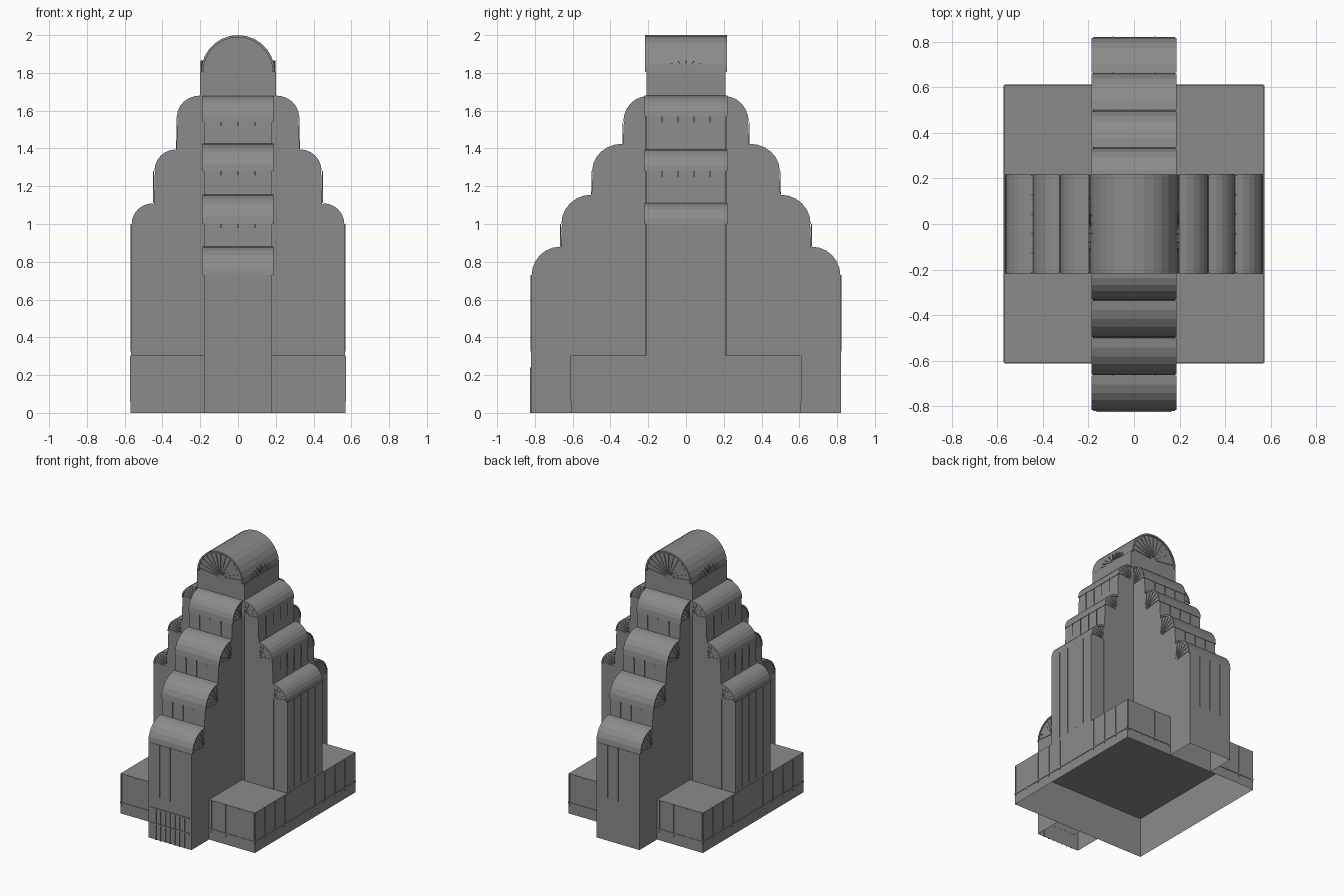
import bpy, bmesh
from math import sin, cos, pi

cube = bpy.data.objects.get("Cube")
if cube:
    bpy.data.objects.remove(cube)

# One stone grey for the whole tower
stone = bpy.data.materials.new("stone_grey")
stone.use_nodes = True
grey = (0.26, 0.26, 0.26, 1)
stone.diffuse_color = grey
stone.node_tree.nodes["Principled BSDF"].inputs["Base Color"].default_value = grey

PODIUM_X, PODIUM_Y, PODIUM_Z = 0.568, 0.608, 0.305
LIP = 0.006


def place(axis, u, v, z):
    """u runs along the wing axis, v across it."""
    return (u, v, z) if axis == "x" else (v, u, z)


def finish(name, bm):
    bmesh.ops.recalc_face_normals(bm, faces=bm.faces)
    mesh = bpy.data.meshes.new(name)
    bm.to_mesh(mesh)
    bm.free()
    mesh.materials.append(stone)
    obj = bpy.data.objects.new(name, mesh)
    bpy.context.collection.objects.link(obj)
    return obj


def prism(bm, pts, axis, v0, v1):
    """Extrude a (u, z) outline across the wing from v0 to v1."""
    a = [bm.verts.new(place(axis, u, v0, z)) for u, z in pts]
    b = [bm.verts.new(place(axis, u, v1, z)) for u, z in pts]
    bm.faces.new(a)
    bm.faces.new(b)
    n = len(pts)
    for i in range(n):
        j = (i + 1) % n
        bm.faces.new((a[i], a[j], b[j], b[i]))


def open_bottom(bm):
    bmesh.ops.recalc_face_normals(bm, faces=bm.faces)
    down = [f for f in bm.faces if f.normal.z < -0.9]
    bmesh.ops.delete(bm, geom=down, context="FACES")


def arc(cu, cz, ru, rz, a0, a1, steps):
    return [(cu + ru * cos(a0 + (a1 - a0) * i / steps),
             cz + rz * sin(a0 + (a1 - a0) * i / steps)) for i in range(steps + 1)]


def bar(bm, axis, u, v, z):
    """Box between two limits in each direction."""
    prism(bm, [(u[0], z[0]), (u[1], z[0]), (u[1], z[1]), (u[0], z[1])], axis, *v)


def fan(bm, axis, cu, cz, ru, rz, a0, a1, count, v0, v1):
    """Sunburst of thin spokes on an end wall."""
    w = 0.0025
    for i in range(count):
        a = a0 + (a1 - a0) * (i + 0.5) / count
        c, s = cos(a), sin(a)
        p, q = (cu + c * ru * 0.12, cz + s * rz * 0.12), (cu + c * ru * 0.95, cz + s * rz * 0.95)
        prism(bm, [(p[0] + s * w, p[1] - c * w), (q[0] + s * w, q[1] - c * w),
                   (q[0] - s * w, q[1] + c * w), (p[0] - s * w, p[1] + c * w)], axis, v0, v1)


def wing(name, axis, half, tiers, base, ribs):
    """Stepped slab; each tier is (outer wall, arc start, roof height, next wall)."""
    side, roofs, fans, mullions = [], bmesh.new(), bmesh.new(), bmesh.new()
    floor = PODIUM_Z + 0.02
    for outer, spring, top, inner in tiers:
        ru, rz = outer - inner - LIP, top - spring
        side += [(outer, floor if not side else side[-1][1])]
        side += arc(inner, spring, ru, rz - LIP, 0, pi / 2, 6)
        for s in (1, -1):
            # Rounded roof cap, slightly wider than the walls
            outer_arc = arc(inner, spring, ru + LIP / 2, rz, 0, pi / 2, 6)
            inner_arc = arc(inner, spring, ru - LIP, rz - 2 * LIP, 0, pi / 2, 6)
            cap = outer_arc + inner_arc[::-1]
            prism(roofs, [(s * u, z) for u, z in cap], axis, -half - LIP, half + LIP)
            # Sunbursts on both end walls
            for e in (1, -1):
                a0, a1 = (0, pi / 2) if s > 0 else (pi / 2, pi)
                fan(fans, axis, s * inner, spring, ru, rz, a0, a1, 6, e * half, e * (half + 0.004))
                # Pilaster line running down from each step
                if axis == "x":
                    bar(mullions, axis, (s * inner - 0.003, s * inner + 0.003),
                        (e * half, e * (half + 0.003)), (PODIUM_Z, spring))
            # Mullions on the outer wall
            for i in range(ribs):
                v = half * (2 * (i + 1) / (ribs + 1) - 1)
                bar(mullions, axis, (s * outer, s * (outer + 0.003)),
                    (v - 0.003, v + 0.003), (floor, spring))
        floor = top
    # Assemble the mirrored outline, with legs outside the podium if needed
    outline = [(side[0][0], base)] + side[1:] if base else [(side[0][0], 0)] + side[1:]
    outline.insert(1, (side[0][0], tiers[0][1]))
    if not base:
        outline = [(PODIUM_Y, PODIUM_Z), (PODIUM_Y, 0)] + outline
    body = bmesh.new()
    prism(body, outline + [(-u, z) for u, z in reversed(outline)], axis, -half, half)
    open_bottom(body)
    hidden = [f for f in body.faces
              if all(abs(abs(v.co.y) - PODIUM_Y) < 1e-4 and v.co.z < PODIUM_Z + 0.01 for v in f.verts)]
    bmesh.ops.delete(body, geom=hidden, context="FACES")
    finish(name + "_walls", body)
    finish(name + "_rounded_roofs", roofs)
    finish(name + "_sunbursts", fans)
    finish(name + "_mullions", mullions)


# Stepped wings, front to back and side to side
wing("long_wing", "y", 0.181,
     [(0.82, 0.73, 0.88, 0.665), (0.663, 1.0, 1.155, 0.502),
      (0.5, 1.28, 1.425, 0.337), (0.335, 1.54, 1.677, 0.205)], 0, 3)
wing("cross_wing", "x", 0.213,
     [(0.566, 1.0, 1.11, 0.45), (0.446, 1.28, 1.395, 0.33),
      (0.326, 1.57, 1.68, 0.2)], PODIUM_Z, 4)

# Podium, open underneath
podium = bmesh.new()
bar(podium, "x", (-PODIUM_X, PODIUM_X), (-PODIUM_Y, PODIUM_Y), (0, PODIUM_Z))
open_bottom(podium)
finish("podium", podium)

# Podium mullions and string course
trim = bmesh.new()
for s in (1, -1):
    for i in range(11):
        y = PODIUM_Y * (i / 5 - 1) * 0.985
        bar(trim, "x", (s * PODIUM_X, s * (PODIUM_X + 0.003)), (y - 0.004, y + 0.004), (0.06, 0.3))
    bar(trim, "x", (s * PODIUM_X, s * (PODIUM_X + 0.004)), (-PODIUM_Y, PODIUM_Y), (0.075, 0.087))
    for e in (1, -1):
        for i in range(4):
            x = e * (0.2 + 0.12 * i)
            bar(trim, "x", (x - 0.004, x + 0.004), (s * PODIUM_Y, s * (PODIUM_Y + 0.003)), (0.06, 0.3))
        bar(trim, "x", (e * 0.182, e * PODIUM_X), (s * PODIUM_Y, s * (PODIUM_Y + 0.004)), (0.075, 0.087))
finish("podium_trim", trim)

# Entrance screen on the front
door = bmesh.new()
front = (-0.826, -0.819)
for i in range(7):
    x = -0.12 + 0.04 * i
    bar(door, "x", (x - 0.004, x + 0.004), front, (0, 0.24))
for z in (0.12, 0.235):
    bar(door, "x", (-0.165, 0.165), front, (z - 0.005, z + 0.005))
finish("entrance_screen", door)

# Crown block with barrel vault
crown = bmesh.new()
bar(crown, "x", (-0.2, 0.2), (-0.208, 0.208), (1.4, 1.805))
finish("crown_block", crown)

gable = bmesh.new()
prism(gable, arc(0, 1.805, 0.188, 0.188, 0, pi, 14), "x", -0.208, 0.208)
finish("crown_gable", gable)

vault = bmesh.new()
prism(vault, arc(0, 1.805, 0.195, 0.195, 0, pi, 14) + arc(0, 1.805, 0.183, 0.183, pi, 0, 14),
      "x", -0.217, 0.217)
finish("crown_vault", vault)

# Sunbursts on the crown gables and low ones on its flanks
rays = bmesh.new()
for e in (1, -1):
    fan(rays, "x", 0, 1.805, 0.188, 0.188, 0, pi, 13, e * 0.208, e * 0.213)
    fan(rays, "y", 0, 1.805, 0.13, 0.065, 0, pi, 9, e * 0.17, e * 0.198)
finish("crown_sunbursts", rays)
